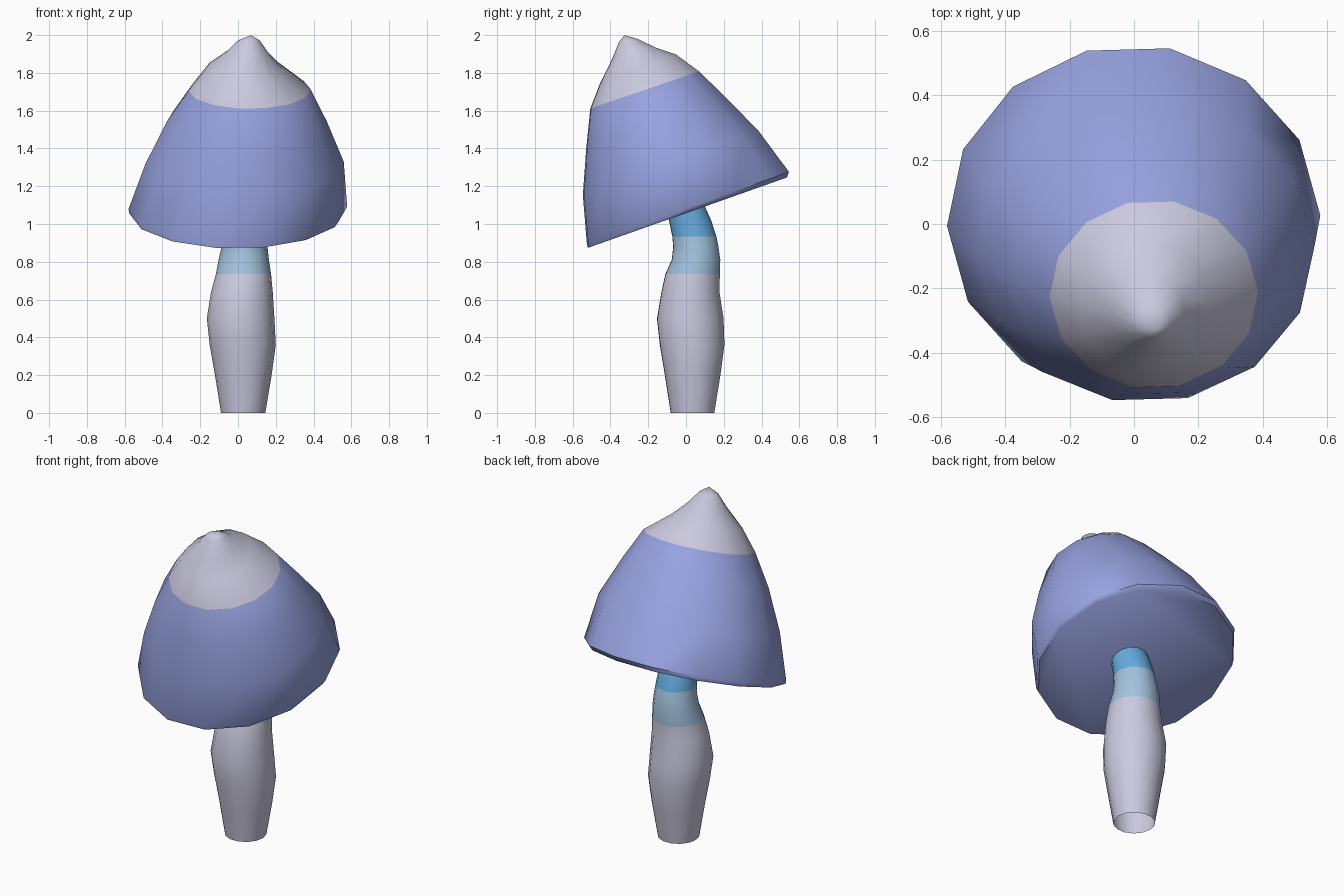
import bpy, bmesh, math

cube = bpy.data.objects.get("Cube")
if cube:
    bpy.data.objects.remove(cube, do_unlink=True)


def material(name, rgb):
    m = bpy.data.materials.new(name)
    m.use_nodes = True
    m.diffuse_color = (*rgb, 1)
    m.node_tree.nodes["Principled BSDF"].inputs["Base Color"].default_value = (*rgb, 1)
    return m


pale = material("pale grey", (0.60, 0.59, 0.74))
violet = material("periwinkle", (0.31, 0.36, 0.74))
light_blue = material("light blue", (0.36, 0.54, 0.73))
blue = material("sky blue", (0.13, 0.41, 0.73))


def ring(bm, xl, xr, front, back, sides, turn):
    """Tilted oval through a front and a back (y, z) point."""
    verts = []
    for i in range(sides):
        a = turn + math.tau * i / sides
        x = (xl + xr) / 2 + (xr - xl) / 2 * math.cos(a)
        t = (1 + math.sin(a)) / 2
        y, z = (f + (b - f) * t for f, b in zip(front, back))
        verts.append(bm.verts.new((x, y, z)))
    return verts


def loft(name, sections, sides, mats, band, tip=None, base=False, turn=0.03):
    """Join rings bottom to top; band(level) picks the material."""
    bm = bmesh.new()
    rings = [ring(bm, *s, sides, turn) for s in sections]
    for level, (lo, hi) in enumerate(zip(rings, rings[1:])):
        for i in range(sides):
            j = (i + 1) % sides
            bm.faces.new((lo[i], lo[j], hi[j], hi[i])).material_index = band(level)
    if base:
        bm.faces.new(rings[0][::-1])
    if tip:
        top = bm.verts.new(tip)
        for i in range(sides):
            f = bm.faces.new((rings[-1][i], rings[-1][(i + 1) % sides], top))
            f.material_index = band(len(rings))
    mesh = bpy.data.meshes.new(name)
    bm.to_mesh(mesh)
    bm.free()
    for m in mats:
        mesh.materials.append(m)
    ob = bpy.data.objects.new(name, mesh)
    bpy.context.collection.objects.link(ob)
    bpy.ops.object.select_all(action='DESELECT')
    ob.select_set(True)
    bpy.context.view_layer.objects.active = ob
    bpy.ops.object.shade_smooth_by_angle(angle=math.radians(50))
    return ob


# Cap: leaning bell with a flat underside and a pale peak
cap_sections = [
    (-.575, .56, (-.53, .87), (.545, 1.25)),
    (-.58, .578, (-.535, .89), (.555, 1.28)),
    (-.49, .56, (-.555, 1.15), (.39, 1.50)),
    (-.38, .47, (-.535, 1.40), (.21, 1.68)),
    (-.262, .385, (-.512, 1.61), (.075, 1.81)),
    (-.17, .235, (-.46, 1.74), (-.05, 1.90)),
    (-.065, .16, (-.39, 1.88), (-.16, 1.935)),
    (0, .115, (-.355, 1.965), (-.25, 1.978)),
]
loft("cap", cap_sections, 14, (violet, pale),
     lambda level: int(level >= 4), tip=(.07, -.325, 2), base=True)

# Stem: lumpy open tube; columns are z, left, right, front, back
stem_profile = [
    (0, -.09, .145, -.083, .152),
    (.2, -.122, .178, -.115, .185),
    (.36, -.15, .2, -.142, .207),
    (.5, -.165, .193, -.157, .202),
    (.64, -.143, .184, -.133, .18),
    (.735, -.117, .175, -.112, .182),
    (.81, -.103, .164, -.078, .184),
    (.88, -.087, .156, -.07, .174),
    (.935, -.08, .15, -.075, .163),
    (1.02, -.075, .145, -.092, .135),
    (1.12, -.07, .14, -.11, .09),
]
stem_sections = [(l, r, (f, z), (b, z)) for z, l, r, f, b in stem_profile]
loft("stem", stem_sections, 14, (pale, light_blue, blue),
     lambda level: int(level >= 5) + int(level >= 8))
